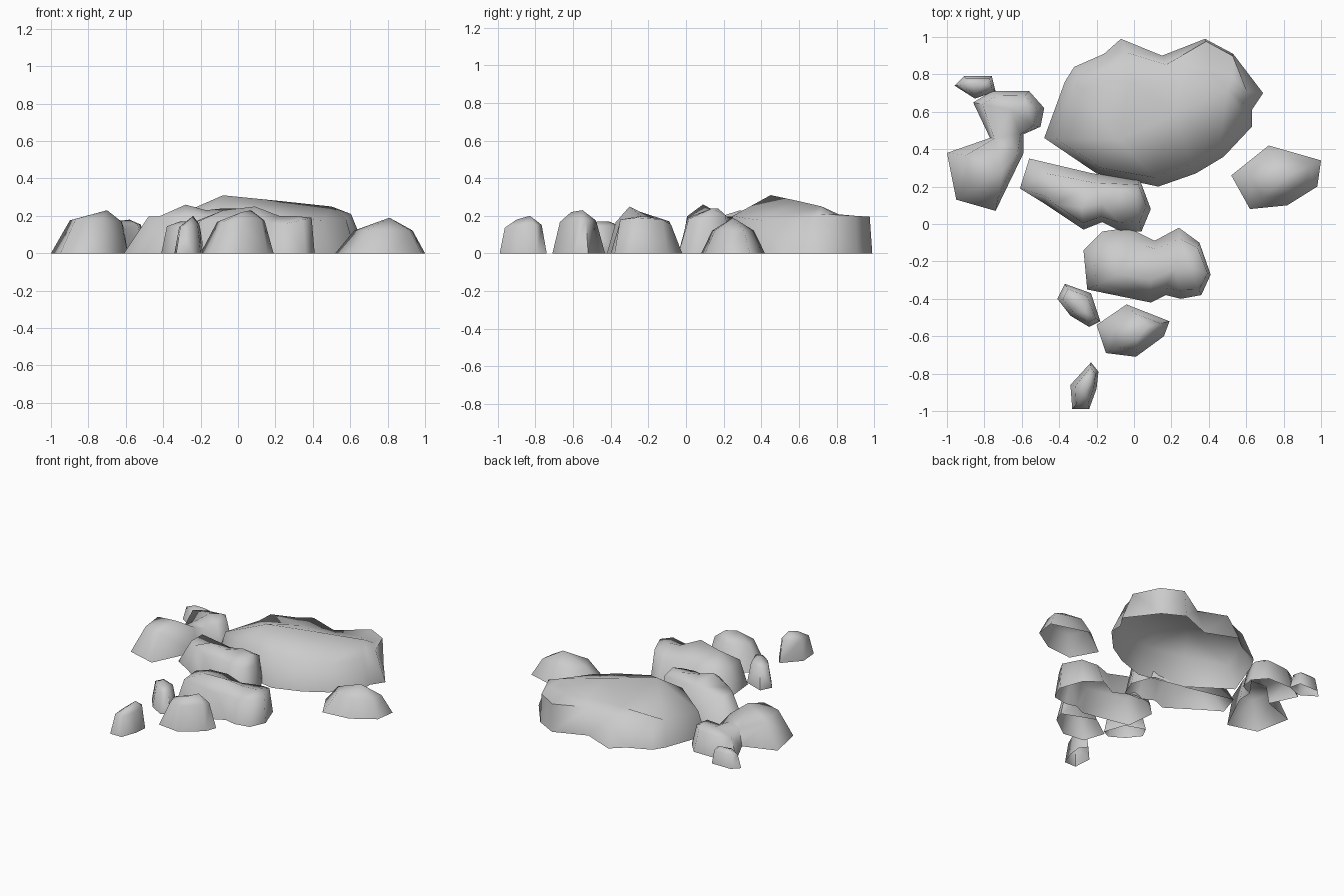
import bpy
import bmesh
import math
from mathutils import Vector
from mathutils.geometry import delaunay_2d_cdt

default = bpy.data.objects.get("Cube")
if default:
    bpy.data.objects.remove(default, do_unlink=True)

# One plain grey for every stone
stone_grey = bpy.data.materials.new("stone_grey")
stone_grey.use_nodes = True
colour = (0.6, 0.6, 0.6, 1)
stone_grey.diffuse_color = colour
stone_grey.node_tree.nodes["Principled BSDF"].inputs["Base Color"].default_value = colour


def nearest_on_ridge(point, start, end):
    """Closest ridge point, measured in plan, with its height."""
    along = end - start
    length = along.xy.length_squared
    t = (point - start).xy.dot(along.xy) / length if length else 0
    return start + along * min(max(t, 0), 1)


def stone(name, outline, crest, inward=0.3, up=0.76):
    """Open-bottomed boulder: a steep wall from the footprint to a shoulder,
    then a faceted top over the crest points. The shoulder is drawn in towards
    the line from the first crest point to the last. An outline point may carry
    its own inward and up shares. Sizes are in hundredths of a unit."""
    crest = [Vector(p) / 100 for p in crest]
    bm = bmesh.new()
    foot, shoulder = [], []
    for x, y, *own in outline:
        pull, rise = own or (inward, up)
        base = Vector((x, y, 0)) / 100
        ridge = nearest_on_ridge(base, crest[0], crest[-1])
        spot = base.lerp(ridge, pull)
        spot.z = ridge.z * rise
        foot.append(bm.verts.new(base))
        shoulder.append(bm.verts.new(spot))

    # Wall
    count = len(foot)
    for i in range(count):
        j = (i + 1) % count
        bm.faces.new((foot[i], foot[j], shoulder[j], shoulder[i]))

    # Top
    top = shoulder + [bm.verts.new(p) for p in crest]
    rim = [(i, (i + 1) % count) for i in range(count)]
    cells = delaunay_2d_cdt([v.co.xy for v in top], rim, [], 1, 1e-5)
    origin = cells[3]
    for cell in cells[2]:
        bm.faces.new([top[origin[k][0]] for k in cell])

    bmesh.ops.recalc_face_normals(bm, faces=bm.faces[:])
    bm.normal_update()
    if sum(f.normal.z * f.calc_area() for f in bm.faces) < 0:
        bmesh.ops.reverse_faces(bm, faces=bm.faces[:])
    bmesh.ops.triangulate(bm, faces=bm.faces[:])

    mesh = bpy.data.meshes.new(name)
    bm.to_mesh(mesh)
    bm.free()
    mesh.materials.append(stone_grey)
    obj = bpy.data.objects.new(name, mesh)
    bpy.context.collection.objects.link(obj)
    bpy.ops.object.select_all(action="DESELECT")
    obj.select_set(True)
    bpy.context.view_layer.objects.active = obj
    bpy.ops.object.shade_smooth_by_angle(angle=math.radians(80))


# Large slab at the back, with a low shelf behind its crest
stone("large_boulder",
      [(-48, 46, 0.15, 0.52), (-37, 76, 0.15, 0.55), (-32, 84), (-16, 91), (-7, 99),
       (15, 90), (38, 99, 0.05, 0.78), (53, 91, 0.06, 0.8), (69, 70, 0.45, 0.84),
       (63, 61, 0.35, 0.75), (63, 52, 0.4, 0.72), (48, 36), (33, 27), (13, 20), (-20, 27)],
      [(-8, 45, 31), (22, 59, 28), (-2, 76, 20), (25, 77, 20), (40, 83, 20),
       (53, 79, 21), (50, 72, 25)],
      inward=0.17, up=0.66)

# Middle boulders
stone("middle_boulder",
      [(-61, 19, 0.4, 0.76), (-56, 35), (-22, 27), (3, 24, 0.3, 0.85), (9, 8), (4, -4),
       (-7, -4), (-17, 1), (-27, -3), (-48, 11)],
      [(-28, 9, 26), (-17, 11, 23), (-8, 17, 24), (1, 14, 24)])
stone("front_boulder",
      [(-27, -14), (-17, -4), (-3, -2), (11, -9), (24, -2), (35, -10, 0.2, 0.9),
       (41, -27, 0.15, 0.95), (36, -38, 0.2, 0.9), (25, -40), (17, -38), (9, -42), (-25, -35)],
      [(-8, -27, 23), (9, -30, 25), (22, -24, 20), (30, -23, 20)], inward=0.28)

# Side boulders
stone("left_boulder",
      [(-100, 38), (-77, 46, 0.25, 0.6), (-86, 65, 0.25, 0.85), (-76, 71, 0.25, 0.85),
       (-56, 71, 0.22, 0.9), (-48, 62, 0.22, 0.9), (-50, 52, 0.22, 0.85),
       (-59, 48, 0.2, 0.65), (-59, 38), (-74, 7), (-95, 13)],
      [(-70, 29, 23), (-68, 47, 16), (-58, 64, 18), (-66, 61, 17)], inward=0.33, up=0.8)
stone("right_boulder",
      [(52, 26), (72, 42), (100, 34), (98, 20), (82, 10), (62, 8)],
      [(81, 25, 19)], inward=0.35, up=0.64)

# Small stones
stone("small_front_stone",
      [(-20, -54), (-4, -43), (19, -52), (16, -60), (1, -71), (-15, -69)],
      [(2, -61, 22), (7, -55, 23)], inward=0.4)
stone("small_left_stone",
      [(-41, -40), (-37, -32), (-23, -37), (-18, -52), (-24, -55), (-34, -49)],
      [(-31, -41, 17), (-26, -47, 17)], up=0.85)
stone("outlying_front_stone",
      [(-34, -86), (-23, -74), (-19, -79), (-20, -88), (-24, -99), (-33, -99)],
      [(-26, -90, 18), (-24, -83, 20)])
stone("small_back_stone",
      [(-96, 74), (-91, 79), (-76, 79), (-74, 71), (-85, 67)],
      [(-87, 75, 12), (-80, 75, 12)], up=0.8)
